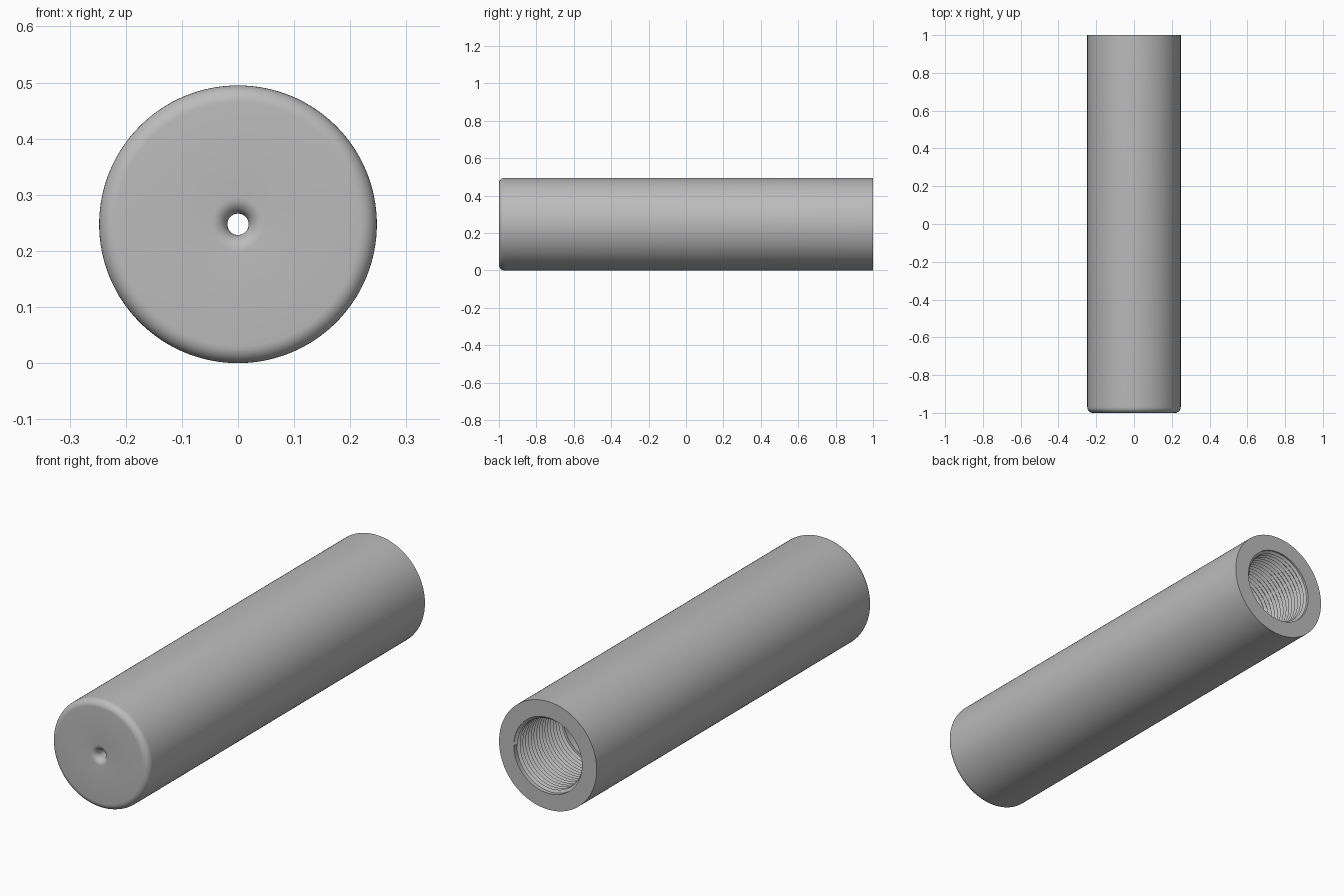
import bpy, bmesh, math
from mathutils import Vector

if "Cube" in bpy.data.objects:
    bpy.data.objects.remove(bpy.data.objects["Cube"], do_unlink=True)

R = 0.2475                      # outer radius, also the height of the axis
HOLE, FILLET = 0.019, 0.028     # vent hole and its rounded mouth
ROOT, CREST = 0.173, 0.161      # thread radii
THREAD_END, PITCH, TURNS = 0.66, 0.02, 16
FRONT, BACK, FLOOR = -1.0, 1.0, -0.9

grey = bpy.data.materials.new("satin grey")
grey.use_nodes = True
colour = (0.5, 0.5, 0.5, 1)
grey.diffuse_color = colour
grey.node_tree.nodes["Principled BSDF"].inputs["Base Color"].default_value = colour


def arc(r, y, radius, start, end, n=8):
    """Points (radius from axis, y) along a fillet."""
    angles = [math.radians(start + (end - start) * i / n) for i in range(n + 1)]
    return [(r + radius * math.cos(a), y + radius * math.sin(a)) for a in angles]


def sweep(name, profile, turns, steps, rise=0.0):
    """Spin a closed profile about the long axis, optionally as a helix."""
    bm = bmesh.new()
    verts = [bm.verts.new((r, y, 0)) for r, y in profile]
    edges = [bm.edges.new((v, verts[i - 1])) for i, v in enumerate(verts)]
    bmesh.ops.spin(bm, geom=verts + edges, cent=(0, 0, 0), axis=(0, 1, 0),
                   dvec=Vector((0, rise / steps, 0)),
                   angle=turns * math.tau, steps=steps)
    bmesh.ops.remove_doubles(bm, verts=bm.verts, dist=1e-5)
    bmesh.ops.holes_fill(bm, edges=[e for e in bm.edges if e.is_boundary], sides=4)
    bmesh.ops.recalc_face_normals(bm, faces=bm.faces)
    mesh = bpy.data.meshes.new(name)
    bm.to_mesh(mesh)
    bm.free()
    obj = bpy.data.objects.new(name, mesh)
    obj.location.z = R
    mesh.materials.append(grey)
    bpy.context.collection.objects.link(obj)
    bpy.ops.object.select_all(action="DESELECT")
    bpy.context.view_layer.objects.active = obj
    obj.select_set(True)
    bpy.ops.object.shade_smooth_by_angle(angle=math.radians(30))
    return obj


# Hollow body: rounded front end, vent hole, stepped bore, open back
body = [(R, BACK)]
body += arc(R - 0.03, FRONT + 0.03, 0.03, 0, -90)
body += arc(HOLE + FILLET, FRONT + FILLET, FILLET, 270, 180)
body += [(HOLE, FLOOR), (CREST, FLOOR), (CREST, THREAD_END),
         (ROOT, THREAD_END), (ROOT, BACK)]
sweep("tube_body", body, 1, 128)

# Helical ridge inside the open end
ridge = [(ROOT + 0.003, THREAD_END), (CREST, THREAD_END + PITCH / 2),
         (ROOT + 0.003, THREAD_END + PITCH)]
sweep("inner_thread", ridge, TURNS, TURNS * 64, PITCH * TURNS)
